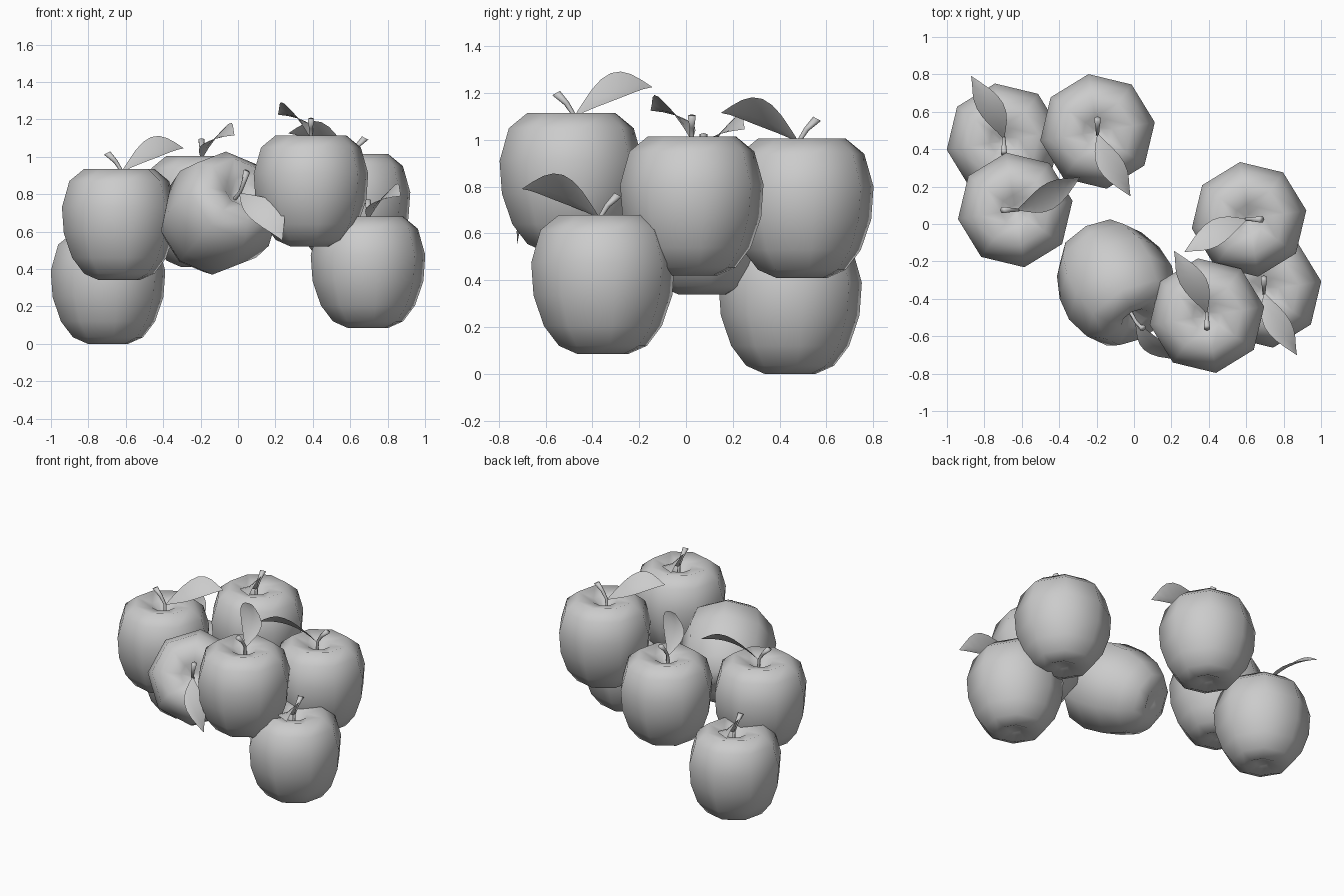
import bpy, bmesh, math
from mathutils import Matrix, Vector

if "Cube" in bpy.data.objects:
    bpy.data.objects.remove(bpy.data.objects["Cube"], do_unlink=True)

grey = bpy.data.materials.new("plain grey")
grey.use_nodes = True
grey.diffuse_color = (0.6, 0.6, 0.6, 1)
grey.node_tree.nodes["Principled BSDF"].inputs["Base Color"].default_value = (0.6, 0.6, 0.6, 1)

SIDES = 8
TOP = 0.595  # height of the apple's shoulder


def finish(name, bm):
    """Turn a bmesh into a smooth shaded mesh."""
    mesh = bpy.data.meshes.new(name)
    bm.to_mesh(mesh)
    bm.free()
    mesh.materials.append(grey)
    mesh.polygons.foreach_set("use_smooth", [True] * len(mesh.polygons))
    return mesh


def loft(bm, rings, closed):
    """Bridge rows of vertices with quads."""
    for a, b in zip(rings, rings[1:]):
        n = len(a)
        for i in range(n if closed else n - 1):
            j = (i + 1) % n
            bm.faces.new((a[i], a[j], b[j], b[i]))


def make_fruit():
    # Eight-sided body with a dimple at each end
    profile = [(0.04, 0.03), (0.11, 0), (0.19, 0.035), (0.255, 0.12), (0.3, 0.25),
               (0.31, 0.39), (0.27, 0.53), (0.19, TOP), (0.08, 0.57), (0.025, 0.52)]
    bm = bmesh.new()
    rings = []
    for r, z in profile:
        angles = [math.radians(9) + math.tau * i / SIDES for i in range(SIDES)]
        rings.append([bm.verts.new((r * math.cos(t), r * math.sin(t), z)) for t in angles])
    loft(bm, rings, True)
    bm.faces.new(rings[0][::-1])
    bm.faces.new(rings[-1])
    return finish("fruit", bm)


def make_stem():
    # Leaning stalk that widens to its cut end
    path = [(0.015, -0.08, 0.01), (0.012, -0.01, 0.01), (-0.02, 0.04, 0.012), (-0.065, 0.085, 0.019)]
    bm = bmesh.new()
    rings = []
    for x, z, r in path:
        tilt = Matrix.Rotation(-0.5 if z > 0 else 0, 3, 'Y')
        centre = Vector((x, 0, TOP + z))
        rings.append([bm.verts.new(centre + tilt @ Vector((r * math.cos(t), r * math.sin(t), 0)))
                      for t in (math.tau * i / 6 for i in range(6))])
    loft(bm, rings, True)
    bm.faces.new(rings[-1])
    return finish("stem", bm)


def make_leaf():
    # Folded leaf, rolled so that one edge rides high
    start, bend, tip = Vector((0.01, 0, -0.02)), Vector((0.18, 0.04, 0.125)), Vector((0.345, 0.175, 0.11))
    high, low = Vector((-0.01, 0.08, 0.085)), Vector((0.02, -0.06, -0.025))
    bm = bmesh.new()
    rows = []
    steps = 8
    for k in range(steps + 1):
        t = k / steps
        mid = start * (1 - t) ** 2 + bend * 2 * t * (1 - t) + tip * t * t + Vector((0, 0, TOP))
        w = max(math.sin(math.pi * t), 0.02) ** 1.1
        rows.append([bm.verts.new(mid + off * w) for off in (low, Vector(), high)])
    loft(bm, rows, False)
    return finish("leaf", bm)


parts = {"fruit": make_fruit(), "stem": make_stem(), "leaf": make_leaf()}


def place(label, matrix):
    for part, mesh in parts.items():
        ob = bpy.data.objects.new(f"{label}_{part}", mesh)
        ob.matrix_world = matrix
        bpy.context.collection.objects.link(ob)


# Upright apples: position and quarter turns
for label, pos, turns in (
        ("back_right_low", (-0.695, 0.445, 0), 1),
        ("back_high", (-0.195, 0.495, 0.41), 3),
        ("right_high", (-0.635, 0.075, 0.34), 0),
        ("front_high", (0.39, -0.49, 0.52), 1),
        ("left_high", (0.615, 0.025, 0.42), 2),
        ("left_low", (0.695, -0.355, 0.085), 3)):
    place(label, Matrix.Translation(pos) @ Matrix.Rotation(turns * math.pi / 2, 4, 'Z'))

# Tipped apple, its stem end facing forward
axis = Vector((0.42, -0.76, 0.49)).normalized()
turn = axis.to_track_quat('Z', 'Y').to_matrix().to_4x4() @ Matrix.Rotation(math.radians(-102), 4, 'Z')
place("tipped", Matrix.Translation((-0.11, -0.3, 0.68)) @ turn @ Matrix.Translation((0, 0, -0.3)))
